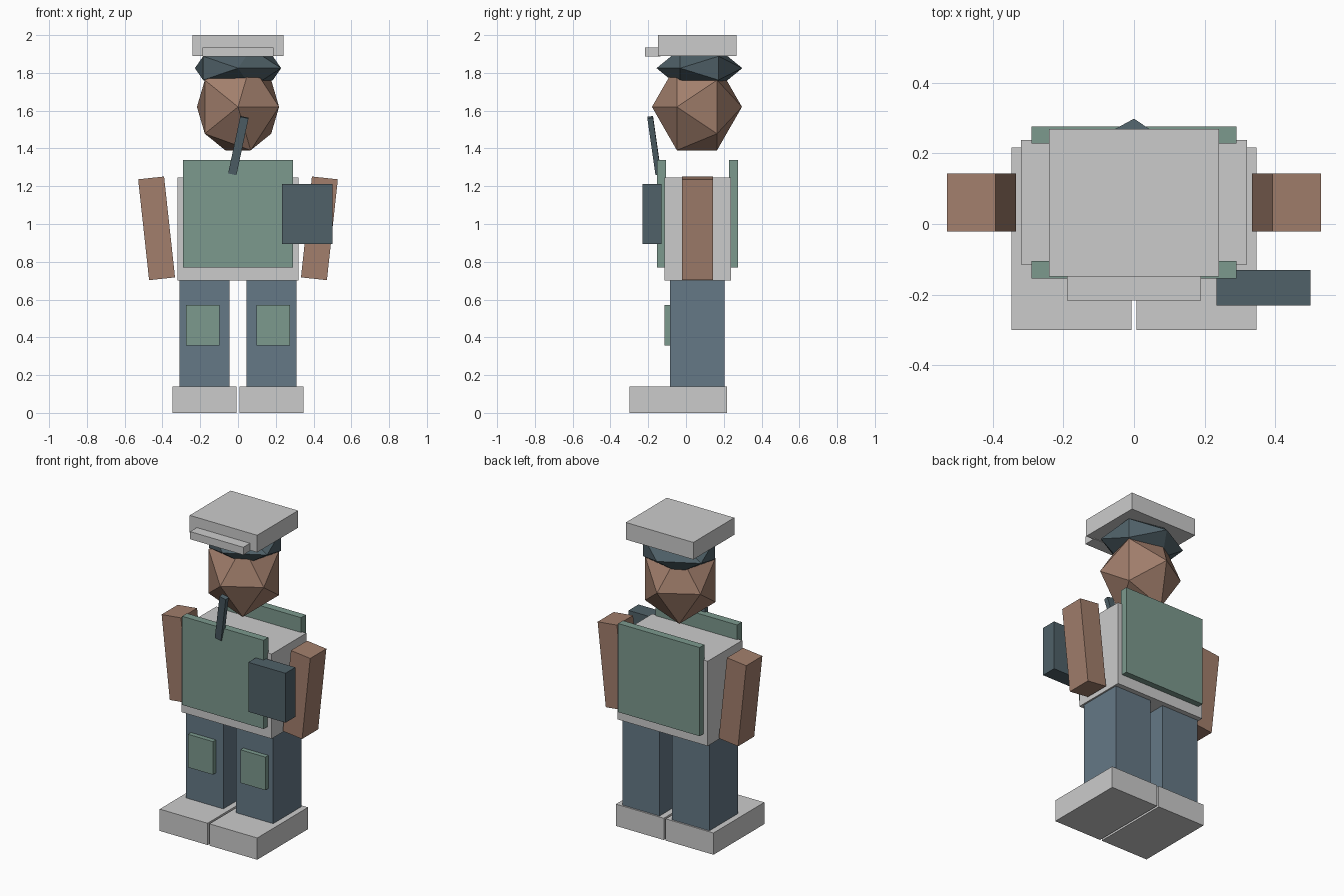
import bpy
from math import radians

if "Cube" in bpy.data.objects:
    bpy.data.objects.remove(bpy.data.objects["Cube"])


def material(name, rgb):
    m = bpy.data.materials.new(name)
    m.diffuse_color = (*rgb, 1)
    m.use_nodes = True
    m.node_tree.nodes["Principled BSDF"].inputs["Base Color"].default_value = m.diffuse_color
    return m


SKIN = material("skin", (0.36, 0.21, 0.15))
GREEN = material("green", (0.20, 0.32, 0.27))
BLUE = material("blue", (0.13, 0.19, 0.24))
DARK = material("dark", (0.08, 0.12, 0.14))


def finish(name, loc, rot, scale, mat):
    ob = bpy.context.object
    ob.name = name
    ob.location = loc
    ob.rotation_euler = [radians(a) for a in rot]
    ob.scale = scale
    if mat:
        ob.data.materials.append(mat)
    return ob


def block(name, loc, size, mat=None, rot=(0, 0, 0)):
    bpy.ops.mesh.primitive_cube_add(size=1)
    return finish(name, loc, rot, size, mat)


def box(name, x, y, z, mat=None):
    """Axis-aligned box from (min, max) ranges."""
    r = (x, y, z)
    return block(name, [(a + b) / 2 for a, b in r], [b - a for a, b in r], mat)


def ball(name, loc, scale, mat):
    """Icosahedron with its pole turned to the front (scale in local axes)."""
    bpy.ops.mesh.primitive_ico_sphere_add(subdivisions=1, radius=1)
    return finish(name, loc, (90, 0, 0), scale, mat)


def span(side, a, b):
    return tuple(sorted((side * a, side * b)))


# Legs, shoes, knee pads and arms on both sides
for side, tag in ((-1, "left"), (1, "right")):
    box(f"shoe_{tag}", span(side, 0.007, 0.347), (-0.30, 0.216), (0, 0.14))
    box(f"leg_{tag}", span(side, 0.045, 0.31), (-0.085, 0.205), (0.14, 0.70), BLUE)
    box(f"knee_pad_{tag}", span(side, 0.098, 0.275), (-0.115, -0.08), (0.357, 0.57), GREEN)
    block(f"arm_{tag}", (side * 0.431, 0.061, 0.977), (0.138, 0.164, 0.537), SKIN,
          (0, side * 6.2, 0))

# Torso with front and back vest panels
box("torso", (-0.32, 0.32), (-0.115, 0.237), (0.70, 1.245))
for tag, y in (("front", (-0.154, -0.105)), ("back", (0.227, 0.276))):
    box(f"vest_{tag}", (-0.29, 0.29), y, (0.77, 1.34), GREEN)

# Pouch on the chest and slanted boom below the face
box("pouch", (0.234, 0.499), (-0.23, -0.13), (0.895, 1.213), DARK)
block("boom", (0.002, -0.168, 1.415), (0.045, 0.03, 0.31), DARK, (8, 12, 0))

# Head and hair
ball("head", (0, 0.058, 1.62), (0.243, 0.27, 0.238), SKIN)
ball("hair", (0, 0.071, 1.825), (0.255, 0.12, 0.227), DARK)

# Cap and brim
box("cap", (-0.24, 0.24), (-0.148, 0.268), (1.89, 2.0))
box("cap_brim", (-0.189, 0.189), (-0.216, -0.135), (1.886, 1.935))
